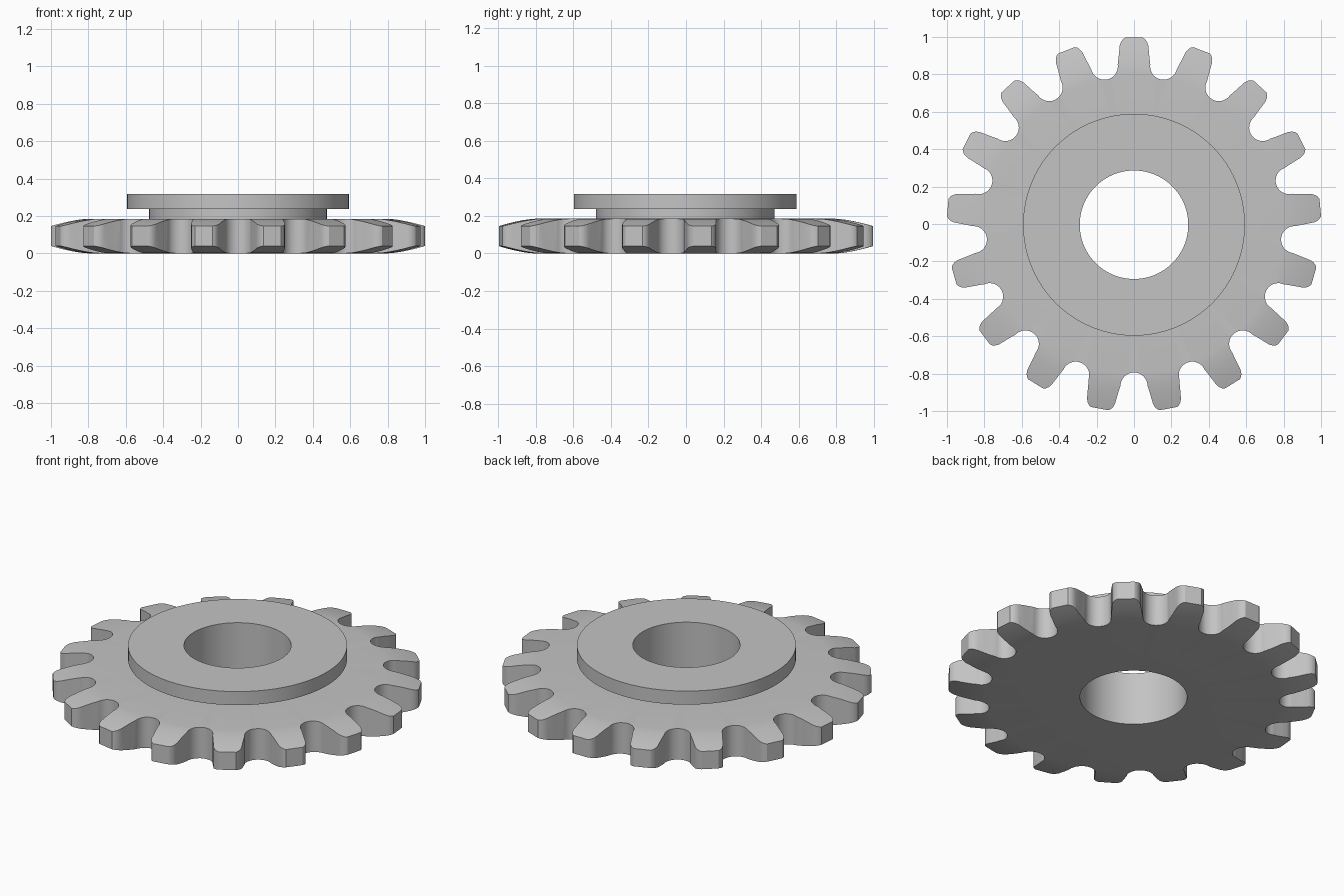
import bpy, bmesh
from math import sin, cos, pi, radians
from mathutils import Matrix

TEETH = 17
STEP = 2 * pi / TEETH
SEGMENTS = TEETH * 8

cube = bpy.data.objects.get("Cube")
if cube:
    bpy.data.objects.remove(cube, do_unlink=True)

steel = bpy.data.materials.new("grey_steel")
steel.use_nodes = True
colour = (0.55, 0.55, 0.55, 1)
steel.diffuse_color = colour
steel.node_tree.nodes["Principled BSDF"].inputs["Base Color"].default_value = colour


def make_object(name, bm):
    bmesh.ops.recalc_face_normals(bm, faces=bm.faces[:])
    mesh = bpy.data.meshes.new(name)
    bm.to_mesh(mesh)
    bm.free()
    mesh.materials.append(steel)
    obj = bpy.data.objects.new(name, mesh)
    bpy.context.collection.objects.link(obj)
    return obj


def lathe(name, profile):
    """Turn a closed (radius, height) profile around z."""
    bm = bmesh.new()
    rings = []
    for i in range(SEGMENTS):
        a = 2 * pi * i / SEGMENTS
        rings.append([bm.verts.new((r * cos(a), r * sin(a), z)) for r, z in profile])
    n = len(profile)
    for i, ring in enumerate(rings):
        after = rings[(i + 1) % SEGMENTS]
        for j in range(n):
            k = (j + 1) % n
            bm.faces.new((ring[j], after[j], after[k], ring[k]))
    return make_object(name, bm)


def tooth_half():
    """One side of a tooth pointing to +y, from tip to root."""
    flank = [(0.047, 1.0), (0.059, 0.992), (0.069, 0.979), (0.076, 0.96), (0.08, 0.92), (0.0835, 0.885)]
    cx, cy = 0.862 * sin(STEP / 2), 0.862 * cos(STEP / 2)
    start, end = radians(172), 1.5 * pi - STEP / 2
    count = 10
    for i in range(count + 1):
        a = start + (end - start) * i / count
        flank.append((cx + 0.072 * cos(a), cy + 0.072 * sin(a)))
    return flank


def tooth_prism(name, bottom, top):
    """Extrude the full toothed outline."""
    half = tooth_half()
    outline = [(-x, y) for x, y in reversed(half[:-1])] + half
    bm = bmesh.new()
    verts = []
    for t in range(TEETH):
        turn = Matrix.Rotation(-STEP * t, 3, 'Z')
        for x, y in outline:
            verts.append(bm.verts.new(turn @ Matrix.Translation((x, y, bottom)).translation))
    face = bm.faces.new(verts)
    result = bmesh.ops.extrude_face_region(bm, geom=[face])
    raised = [v for v in result["geom"] if isinstance(v, bmesh.types.BMVert)]
    bmesh.ops.translate(bm, verts=raised, vec=(0, 0, top - bottom))
    return make_object(name, bm)


# Turned body: bore, plate with thinning rim, neck and flange
THICK = 0.185
rim = []
for i in range(8):
    t = i / 7
    rim.append((0.80 + 0.22 * t, 0.045 * t ** 1.5))
profile = [(0.29, 0)] + rim + [(r, THICK - z) for r, z in reversed(rim)]
profile += [(0.475, THICK), (0.475, 0.237), (0.593, 0.237), (0.593, 0.318), (0.29, 0.318)]
sprocket = lathe("sprocket", profile)

# Teeth are cut by keeping only what lies inside the toothed outline
cutter = tooth_prism("tooth_outline", -0.1, 0.5)
cutter.hide_render = True
cut = sprocket.modifiers.new("teeth", 'BOOLEAN')
cut.operation = 'INTERSECT'
cut.solver = 'EXACT'
cut.object = cutter

bpy.ops.object.select_all(action='DESELECT')
sprocket.select_set(True)
bpy.context.view_layer.objects.active = sprocket
bpy.ops.object.modifier_apply(modifier=cut.name)
bpy.data.objects.remove(cutter, do_unlink=True)

# Centre the odd-toothed outline and shade
sprocket.data.transform(Matrix.Translation((0, -0.004, 0)))
bpy.ops.object.shade_smooth_by_angle(angle=radians(28))
